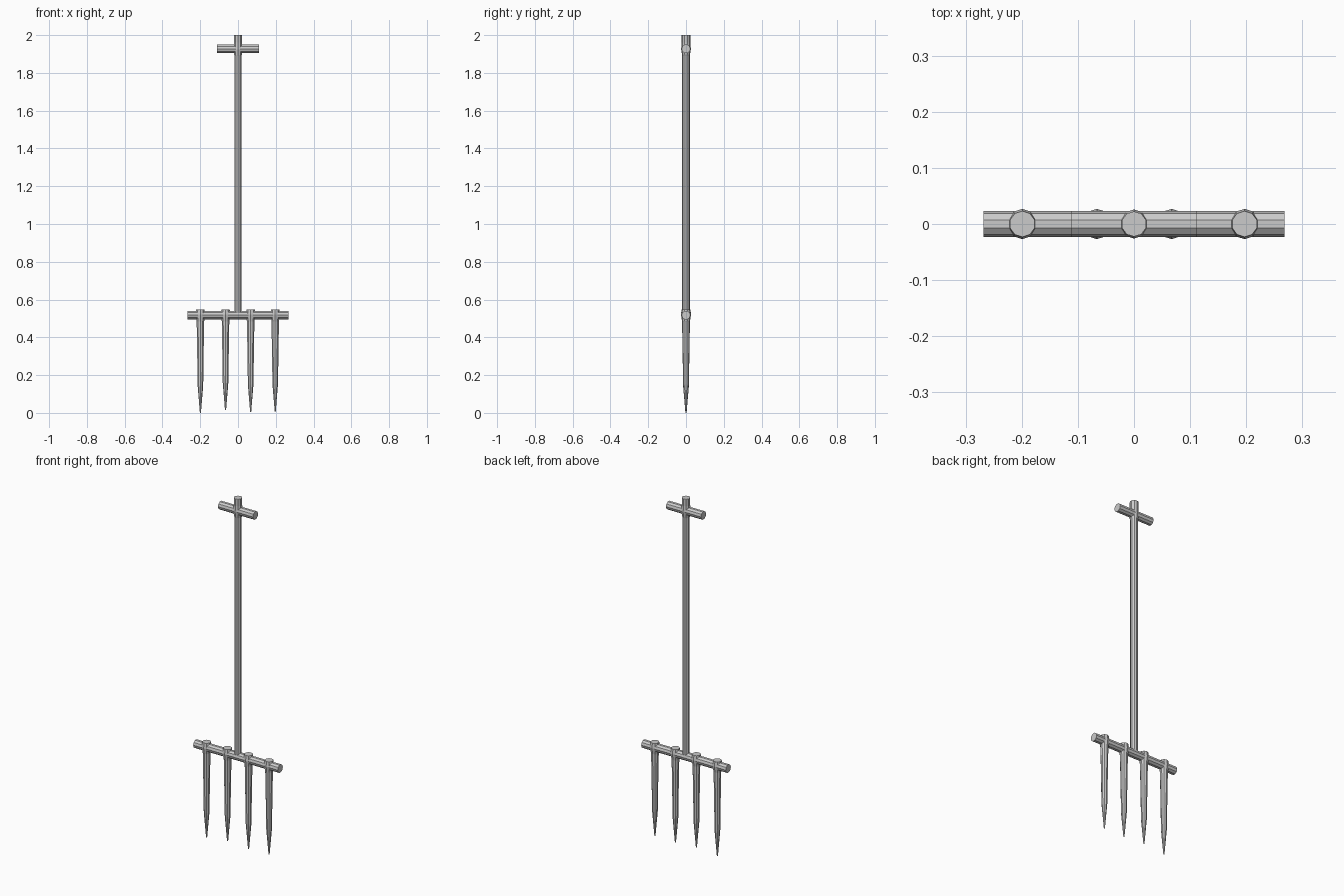
import bpy, bmesh, math
from mathutils import Matrix

if "Cube" in bpy.data.objects:
    bpy.data.objects.remove(bpy.data.objects["Cube"])


def lathe(name, profile, matrix=Matrix(), sides=10):
    """Flat-faced, capped solid of revolution from (radius, height) points."""
    bm = bmesh.new()
    rings = []
    for r, z in profile:
        rings.append([bm.verts.new((r * math.cos(a), r * math.sin(a), z))
                      for a in (2 * math.pi * (i + 0.5) / sides for i in range(sides))])
    for low, high in zip(rings, rings[1:]):
        for i in range(sides):
            j = (i + 1) % sides
            bm.faces.new((low[i], low[j], high[j], high[i]))
    bm.faces.new(rings[0][::-1])
    bm.faces.new(rings[-1])
    bm.transform(matrix)
    bmesh.ops.recalc_face_normals(bm, faces=bm.faces)
    mesh = bpy.data.meshes.new(name)
    bm.to_mesh(mesh)
    bm.free()
    obj = bpy.data.objects.new(name, mesh)
    bpy.context.collection.objects.link(obj)
    return obj


def bar(name, half, radius, z):
    """Horizontal rod along x."""
    m = Matrix.Translation((0, 0, z)) @ Matrix.Rotation(math.pi / 2, 4, 'Y')
    return lathe(name, [(radius, -half), (radius, half)], m)


# Long shaft, slightly swollen where the grip passes through
lathe("shaft", [(0.02, 0.515), (0.02, 1.89), (0.026, 1.925), (0.0225, 1.96), (0.0225, 2.0)])

# Cross grip and tine-carrying head bar
bar("grip", 0.111, 0.0235, 1.927)
bar("head_bar", 0.268, 0.0235, 0.518)

# Four tapering tines of slightly different length
for i, (x, tip) in enumerate([(-0.199, 0.0), (-0.066, 0.014), (0.067, 0.005), (0.197, 0.008)]):
    lathe(f"tine_{i + 1}",
          [(0.003, tip), (0.0155, tip + 0.145), (0.0185, 0.35),
           (0.021, 0.485), (0.027, 0.52), (0.023, 0.548)],
          Matrix.Translation((x, 0, 0)))
